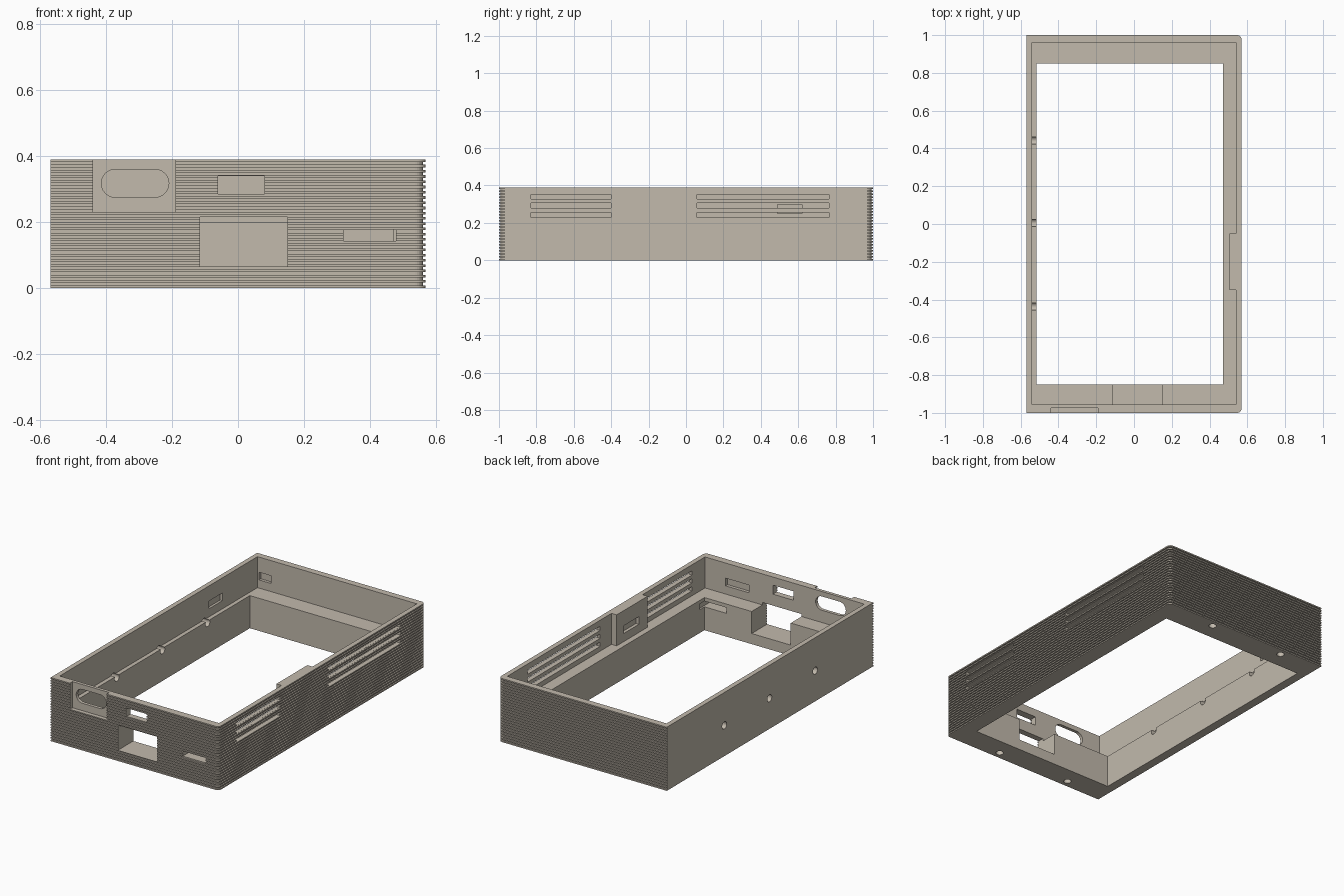
import bpy, bmesh, math

cube = bpy.data.objects.get("Cube")
if cube:
    bpy.data.objects.remove(cube, do_unlink=True)

W, L, H = 0.57, 1.0, 0.39      # half width, half length, height
LEDGE = 0.20                   # height of the inner ledge
RIBS, DEPTH = 24, 0.008        # ribbed skin

mat = bpy.data.materials.new("warm_beige_plastic")
mat.use_nodes = True
beige = (0.54, 0.49, 0.415, 1)
mat.diffuse_color = beige
mat.node_tree.nodes["Principled BSDF"].inputs["Base Color"].default_value = beige


def finish(bm, name):
    bmesh.ops.recalc_face_normals(bm, faces=bm.faces)
    mesh = bpy.data.meshes.new(name)
    bm.to_mesh(mesh)
    bm.free()
    obj = bpy.data.objects.new(name, mesh)
    bpy.context.collection.objects.link(obj)
    mesh.materials.append(mat)
    return obj


def loft(rings, name):
    """Closed solid through rings of equal point count."""
    bm = bmesh.new()
    loops = [[bm.verts.new(p) for p in ring] for ring in rings]
    n = len(loops[0])
    for a, b in zip(loops, loops[1:]):
        for i in range(n):
            j = (i + 1) % n
            bm.faces.new((a[i], a[j], b[j], b[i]))
    bm.faces.new(loops[0])
    bm.faces.new(loops[-1])
    return finish(bm, name)


def prism(points, axis, lo, hi, name="cutter"):
    """Extrude a 2D outline along an axis."""
    place = {"X": lambda a, b, t: (t, a, b),
             "Y": lambda a, b, t: (a, t, b),
             "Z": lambda a, b, t: (a, b, t)}[axis]
    return loft([[place(a, b, t) for a, b in points] for t in (lo, hi)], name)


def rect(a0, a1, b0, b1):
    return [(a0, b0), (a1, b0), (a1, b1), (a0, b1)]


def circle(a, b, r, n=24):
    return [(a + r * math.cos(math.tau * i / n), b + r * math.sin(math.tau * i / n))
            for i in range(n)]


def capsule(a0, a1, b0, b1, n=12):
    r, mid = (b1 - b0) / 2, (b0 + b1) / 2
    pts = []
    for centre, start in ((a1 - r, -math.pi / 2), (a0 + r, math.pi / 2)):
        for i in range(n + 1):
            t = start + math.pi * i / n
            pts.append((centre + r * math.cos(t), mid + r * math.sin(t)))
    return pts


def outline(inset, z, r=0.025, n=6):
    """Plan outline: rounded corners on +x, square on the plain -x side."""
    x, y = W - inset, L - inset
    pts = [(-W, y, z), (-W, -y, z)]
    for cy, start in ((-y + r, -math.pi / 2), (y - r, 0)):
        for i in range(n + 1):
            t = start + math.pi / 2 * i / n
            pts.append((x - r + r * math.cos(t), cy + r * math.sin(t), z))
    return pts


# Ribbed outer block: ridges and grooves on three sides
pitch = H / (RIBS + 0.5)
rings = []
for i in range(RIBS + 1):
    z = i * pitch
    rings += [outline(0, z), outline(0, z + pitch / 2)]
    if i < RIBS:
        rings += [outline(DEPTH, z + pitch / 2), outline(DEPTH, z + pitch)]
frame = loft(rings, "case_frame")

cutters = []

# Upper cavity, leaving a latch boss on the +x wall
cutters.append(prism([(-0.54, -0.955), (0.54, -0.955), (0.54, -0.35), (0.505, -0.35),
                      (0.505, -0.05), (0.54, -0.05), (0.54, 0.96), (-0.54, 0.96)],
                     "Z", LEDGE, 0.5))
# Lower opening inside the ledge
cutters.append(prism(rect(-0.515, 0.47, -0.85, 0.85), "Z", -0.1, 0.3))

# Front: shallow panel, capsule port, small port, large port, thin slot
cutters.append(prism(rect(-0.44, -0.19, 0.23, 0.5), "Y", -1.1, -0.975))
cutters.append(prism(capsule(-0.415, -0.21, 0.275, 0.36), "Y", -1.1, -0.9))
cutters.append(prism(rect(-0.06, 0.08, 0.285, 0.34), "Y", -1.1, -0.9))
cutters.append(prism(rect(-0.115, 0.15, 0.065, 0.215), "Y", -1.1, -0.8))
cutters.append(prism(rect(0.32, 0.48, 0.143, 0.178), "Y", -1.1, -0.8))

# Vent slots in the +x wall
for z in (0.243, 0.292, 0.34):
    for y0, y1 in ((-0.83, -0.40), (0.06, 0.765)):
        cutters.append(prism(rect(y0, y1, z - 0.013, z + 0.013), "X", 0.52, 0.7))

# Screw holes through the -x wall
for y in (-0.437, 0.005, 0.442):
    cutters.append(prism(circle(y, 0.188, 0.022), "X", -0.7, -0.45))

# Blind holes in the underside
for x in (-0.30, 0.21):
    for y in (-0.955, 0.955):
        cutters.append(prism(circle(x, y, 0.022), "Z", -0.1, 0.1))

# Latch pockets in the inner walls
Z0, Z1 = 0.25, 0.297
cutters.append(prism(rect(0.49, 0.62, Z0, Z1), "X", -0.555, -0.5))
cutters.append(prism(rect(-0.265, -0.115, Z0, Z1), "X", 0.48, 0.525))
cutters.append(prism(rect(-0.53, -0.45, Z0, Z1), "Y", 0.93, 0.978))
cutters.append(prism(rect(0.24, 0.40, Z0, Z1), "Y", -0.975, -0.93))

# Cut everything out of the block
bpy.context.view_layer.objects.active = frame
for cutter in cutters:
    cutter.hide_render = True
    mod = frame.modifiers.new("cut", "BOOLEAN")
    mod.operation = "DIFFERENCE"
    mod.solver = "EXACT"
    mod.object = cutter
    bpy.ops.object.modifier_apply(modifier=mod.name)
    bpy.data.objects.remove(cutter, do_unlink=True)
